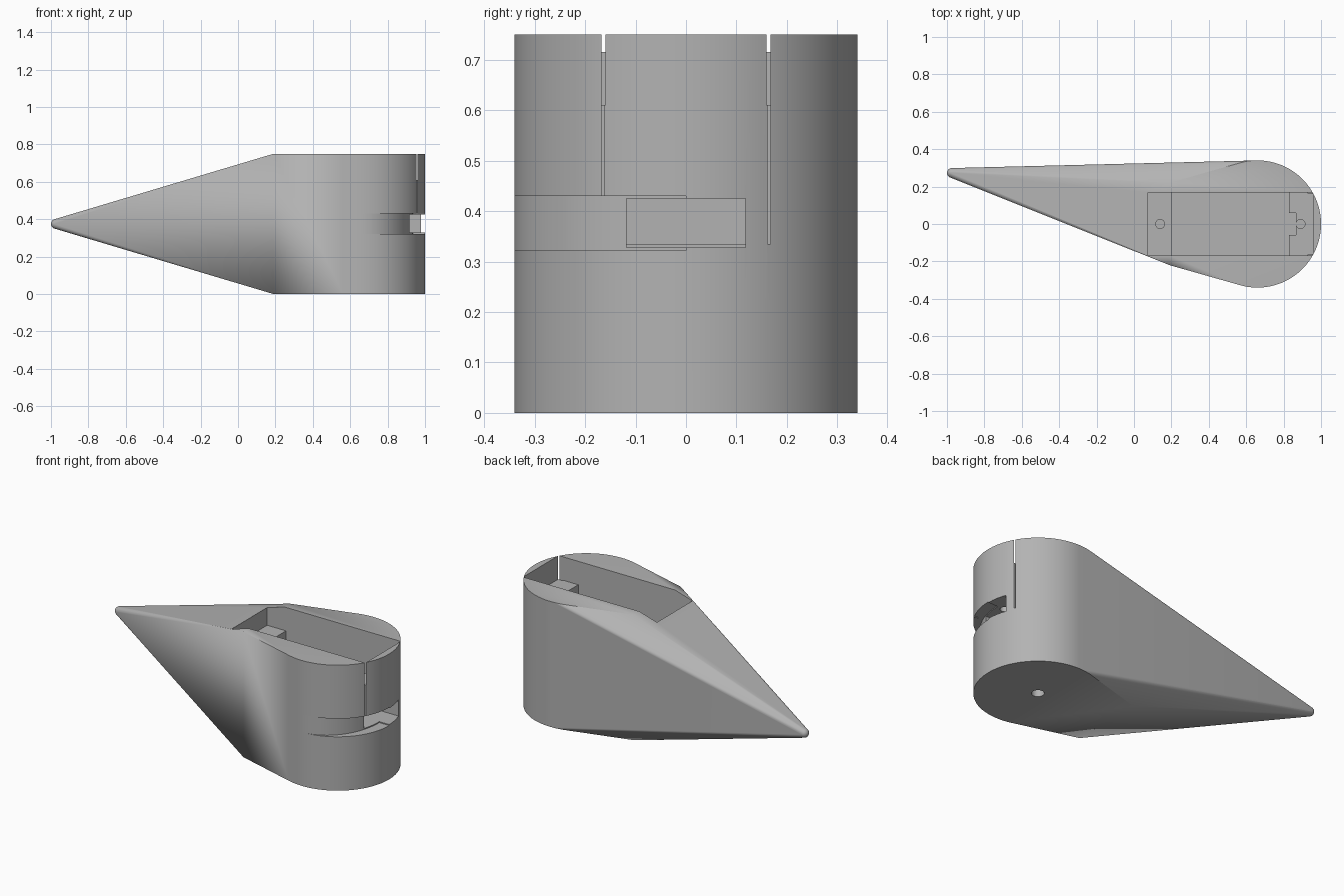
import bpy, bmesh, math
from mathutils import Matrix, Vector

old = bpy.data.objects.get("Cube")
if old:
    bpy.data.objects.remove(old)

HEIGHT, RADIUS, AXIS_X = 0.75, 0.34, 0.66

grey = bpy.data.materials.new("plain grey")
grey.use_nodes = True
grey.diffuse_color = (0.45, 0.45, 0.45, 1)
grey.node_tree.nodes["Principled BSDF"].inputs["Base Color"].default_value = grey.diffuse_color


def make_object(name, bm):
    bmesh.ops.recalc_face_normals(bm, faces=bm.faces)
    mesh = bpy.data.meshes.new(name)
    bm.to_mesh(mesh)
    bm.free()
    mesh.materials.append(grey)
    obj = bpy.data.objects.new(name, mesh)
    bpy.context.collection.objects.link(obj)
    return obj


def prism(name, points, z0, z1):
    bm = bmesh.new()
    face = bm.faces.new([bm.verts.new((x, y, z0)) for x, y in points])
    top = bmesh.ops.extrude_face_region(bm, geom=[face])["geom"]
    verts = [v for v in top if isinstance(v, bmesh.types.BMVert)]
    bmesh.ops.translate(bm, verts=verts, vec=(0, 0, z1 - z0))
    return make_object(name, bm)


def box(name, x0, x1, y0, y1, z0, z1):
    return prism(name, [(x0, y0), (x1, y0), (x1, y1), (x0, y1)], z0, z1)


def arc(rx, ry, start, end, steps):
    angles = [math.radians(start + (end - start) * i / steps) for i in range(steps + 1)]
    return [(AXIS_X + rx * math.cos(a), ry * math.sin(a)) for a in angles]


def hole(name, x, radius, z0, z1):
    ring = [(x + px - AXIS_X, py) for px, py in arc(radius, radius, 0, 360, 32)[:-1]]
    return prism(name, ring, z0, z1)


# Body: hull around a round nose, a narrower shoulder and a small ball at the tip
bm = bmesh.new()
for z in (0, HEIGHT):
    for x, y in arc(RADIUS, RADIUS, 0, 360, 128)[:-1]:
        bm.verts.new((x, y, z))
    for y in (-0.22, 0.22):
        bm.verts.new((0.19, y, z))
bmesh.ops.create_uvsphere(bm, u_segments=32, v_segments=16, radius=0.026,
                          matrix=Matrix.Translation(Vector((-0.974, 0.273, HEIGHT / 2))))
hull = bmesh.ops.convex_hull(bm, input=bm.verts)
bmesh.ops.delete(bm, geom=list({g for g in hull["geom_interior"] if isinstance(g, bmesh.types.BMVert)}),
                 context="VERTS")
bmesh.ops.delete(bm, geom=[f for f in bm.faces if f not in set(hull["geom"])], context="FACES_ONLY")
bmesh.ops.dissolve_limit(bm, angle_limit=0.002, verts=bm.verts, edges=bm.edges)
body = make_object("body", bm)

# Crescent groove round the front quarter of the nose
crescent = arc(0.4, 0.4, -90, 0, 32) + arc(0.275, RADIUS, 0, -90, 32)

cutters = [
    box("upper_pocket", 0.075, 0.96, -0.168, 0.168, 0.61, 0.9),
    box("deep_pocket", 0.2, 0.83, -0.168, 0.168, 0.335, 0.7),
    box("nose_window", 0.82, 1.1, -0.118, 0.118, 0.328, 0.425),
    box("cable_notch", 0.82, 0.865, -0.06, 0.06, 0.4, 0.65),
    prism("nose_groove", crescent, 0.322, 0.43),
    hole("rear_screw_hole", 0.14, 0.024, 0.4, 0.65),
    hole("nose_screw_hole", 0.89, 0.024, 0.4, 0.65),
    hole("pivot_hole", AXIS_X, 0.034, -0.1, 0.15),
]
# Thin slits continuing the pocket corners down the nose
for side in (-1, 1):
    y0, y1 = sorted((side * 0.162, side * 0.168))
    cutters.append(box("corner_slit", 0.93, 1.05, y0, y1, 0.335, 0.62))

# Cut every opening, then remove the helpers
bpy.ops.object.select_all(action="DESELECT")
bpy.context.view_layer.objects.active = body
body.select_set(True)
for cutter in cutters:
    cutter.hide_render = True
    mod = body.modifiers.new(cutter.name, "BOOLEAN")
    mod.operation, mod.solver, mod.object = "DIFFERENCE", "EXACT", cutter
    bpy.ops.object.modifier_apply(modifier=mod.name)
for cutter in cutters:
    bpy.data.objects.remove(cutter)
bpy.ops.object.shade_smooth_by_angle(angle=math.radians(25))
